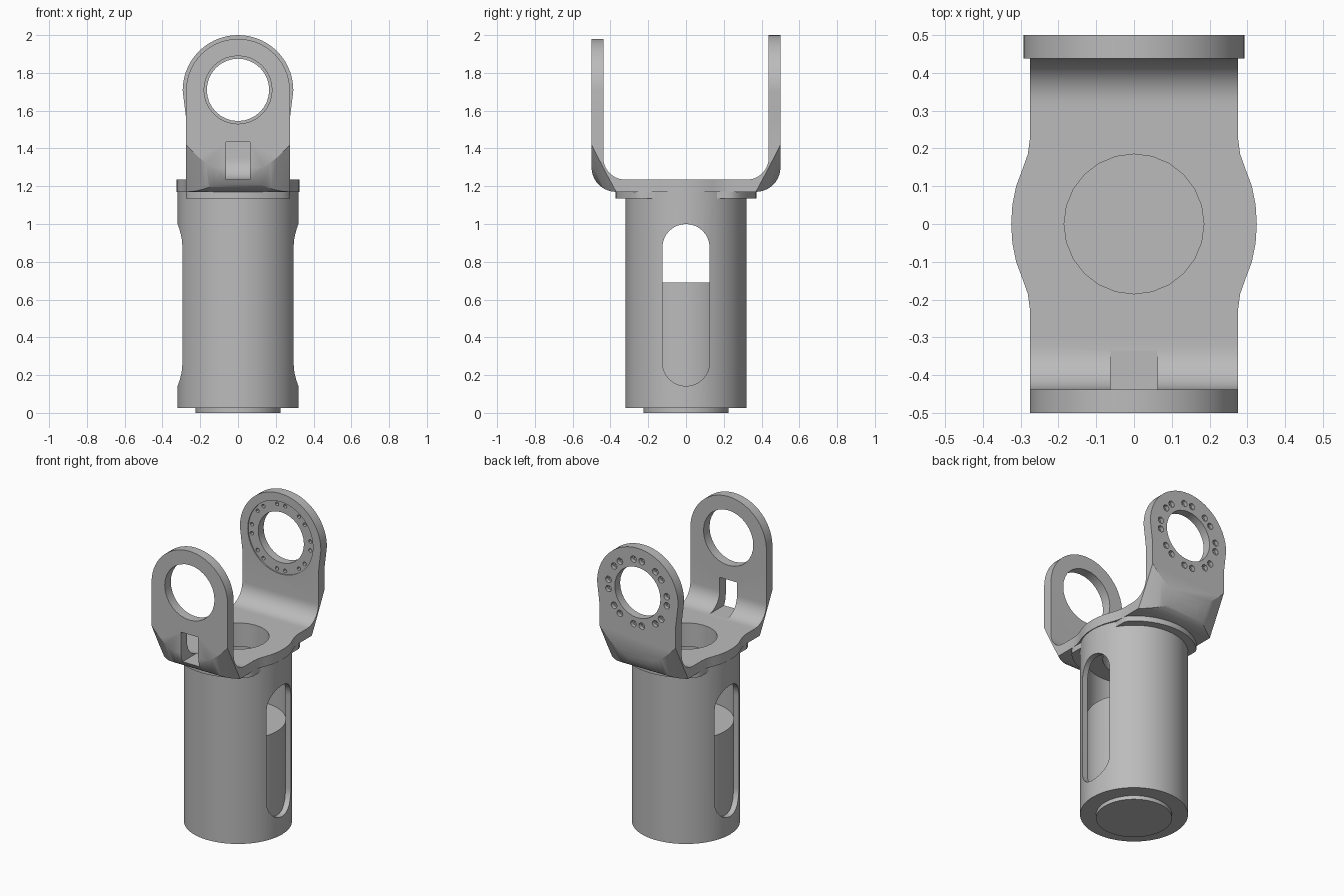
import bpy, bmesh
from math import pi, cos, sin, radians
from mathutils import Matrix, Vector

cube = bpy.data.objects.get("Cube")
if cube:
    bpy.data.objects.remove(cube, do_unlink=True)

grey = bpy.data.materials.new("machined_grey")
grey.use_nodes = True
grey.diffuse_color = (0.5, 0.5, 0.5, 1)
grey.node_tree.nodes["Principled BSDF"].inputs["Base Color"].default_value = (0.5, 0.5, 0.5, 1)


def make(name, bm):
    bmesh.ops.recalc_face_normals(bm, faces=bm.faces)
    mesh = bpy.data.meshes.new(name)
    bm.to_mesh(mesh)
    bm.free()
    mesh.materials.append(grey)
    obj = bpy.data.objects.new(name, mesh)
    bpy.context.collection.objects.link(obj)
    return obj


def prism(name, points, axis, lo, hi):
    """Extrude a 2D outline along an axis; the outline uses the other two axes in order."""
    bm = bmesh.new()
    verts = []
    for p in points:
        co = list(p)
        co.insert("xyz".index(axis), lo)
        verts.append(bm.verts.new(co))
    bmesh.ops.remove_doubles(bm, verts=verts, dist=1e-5)
    bm.verts.ensure_lookup_table()
    face = bm.faces.new(list(bm.verts))
    step = Vector([(hi - lo) * (a == axis) for a in "xyz"])
    side = bmesh.ops.extrude_face_region(bm, geom=[face])["geom"]
    bmesh.ops.translate(bm, vec=step, verts=[v for v in side if isinstance(v, bmesh.types.BMVert)])
    # extruding a lone face keeps the start cap
    return make(name, bm)


def arc(cx, cy, r, start, end, n):
    return [(cx + r * cos(radians(start + (end - start) * i / n)),
             cy + r * sin(radians(start + (end - start) * i / n))) for i in range(n + 1)]


def circle(cx, cy, r, n=48):
    return arc(cx, cy, r, 0, 360, n)[:-1]


def cone(name, r_low, r_high, lo, hi, n=64):
    bm = bmesh.new()
    bmesh.ops.create_cone(bm, cap_ends=True, segments=n, radius1=r_low, radius2=r_high,
                          depth=hi - lo, matrix=Matrix.Translation((0, 0, (lo + hi) / 2)))
    return make(name, bm)


def boolean(obj, tool, operation="DIFFERENCE"):
    tool.hide_render = True
    mod = obj.modifiers.new(operation.lower(), "BOOLEAN")
    mod.operation, mod.solver, mod.object = operation, "EXACT", tool
    bpy.context.view_layer.objects.active = obj
    bpy.ops.object.modifier_apply(modifier=mod.name)
    bpy.data.objects.remove(tool, do_unlink=True)


# Tubular body with an inner chamber and a pair of long side slots
body = cone("body", 0.32, 0.32, 0.025, 1.175)
boolean(body, cone("chamber", 0.285, 0.285, 0.05, 1.08))
slot = arc(0, 0.875, 0.125, 0, 180, 16) + arc(0, 0.267, 0.125, 180, 360, 16)
boolean(body, prism("slot_cutter", slot, "x", -0.5, 0.5))
boolean(body, cone("bore", 0.185, 0.185, 1.0, 1.3, 24))

# Core inside the body, and its boss below
core = cone("core", 0.284, 0.284, 0.04, 0.69)
boss = cone("bottom_boss", 0.225, 0.225, 0.0, 0.045)

# Ledge under the yoke, flattened at the sides
ledge = prism("ledge", [(max(-0.275, min(0.275, x)), y) for x, y in circle(0, 0, 0.372, 64)],
              "z", 1.135, 1.175)
boolean(ledge, cone("ledge_bore", 0.185, 0.185, 1.0, 1.3, 24))

# Yoke base plate with bulged sides
quarter = [(0.275, 0.34), (0.275, 0.23), (0.281, 0.185), (0.297, 0.14),
           (0.312, 0.1), (0.322, 0.05)]
right = quarter + [(0.325, 0)] + [(x, -y) for x, y in reversed(quarter)]
yoke = prism("yoke", right + [(-x, y) for x, y in reversed(right)], "z", 1.17, 1.235)


def arm(side, radius, centre_z):
    """One bent arm: L-shaped side profile trimmed to a round-ended front outline."""
    profile = (arc(0.37, 1.30, 0.13, -90, 0, 10) + [(0.5, 2.1), (0.4375, 2.1)]
               + arc(0.3225, 1.35, 0.115, 0, -90, 10) + [(0.30, 1.235), (0.30, 1.17)])
    limb = prism("arm", [(side * y, z) for y, z in profile], "x", -0.4, 0.4)
    outline = ([(-0.275, 1.56), (-0.275, 1.1), (0.275, 1.1), (0.275, 1.56)]
               + arc(0, centre_z, radius, 0, 180, 28))
    boolean(limb, prism("arm_outline", outline, "y", -0.7, 0.7), "INTERSECT")
    return limb


boolean(yoke, arm(-1, 0.275, 1.705), "UNION")
boolean(yoke, arm(1, 0.293, 1.707), "UNION")

# Conical trim of the lower arm corners
boolean(yoke, cone("corner_trim", 0.386, 0.870, 1.0, 2.1, 96), "INTERSECT")

# Central bore, arm eyes and the front window
boolean(yoke, cone("yoke_bore", 0.185, 0.185, 1.0, 1.3, 24))
boolean(yoke, prism("front_eye", circle(0, 1.71, 0.18, 32), "y", -0.6, -0.3))
boolean(yoke, prism("back_eye", circle(0, 1.71, 0.165, 32), "y", 0.3, 0.6))
window = [(-0.0625, 1.235), (0.0625, 1.235), (0.0625, 1.435), (-0.0625, 1.435)]
boolean(yoke, prism("front_window", window, "y", -0.6, -0.335))

# Shallow seat and eight pairs of countersunk screw holes in the back arm
boolean(yoke, prism("seat", circle(0, 1.71, 0.236, 40), "y", 0.40, 0.445))


def screw_ring(name, r, lo, hi):
    bm = bmesh.new()
    for k in range(8):
        for offset in (-8, 8):
            a = radians(45 * k + offset)
            place = Matrix.Translation((0.213 * cos(a), (lo + hi) / 2, 1.71 + 0.213 * sin(a)))
            bmesh.ops.create_cone(bm, cap_ends=True, segments=12, radius1=r, radius2=r,
                                  depth=hi - lo, matrix=place @ Matrix.Rotation(pi / 2, 4, "X"))
    return make(name, bm)


boolean(yoke, screw_ring("screw_holes", 0.012, 0.40, 0.55))
boolean(yoke, screw_ring("screw_heads", 0.021, 0.475, 0.55))

# Smooth shading with sharp edges kept
bpy.ops.object.select_all(action="DESELECT")
for obj in (body, core, boss, ledge, yoke):
    obj.select_set(True)
bpy.context.view_layer.objects.active = yoke
bpy.ops.object.shade_smooth_by_angle(angle=radians(30))
